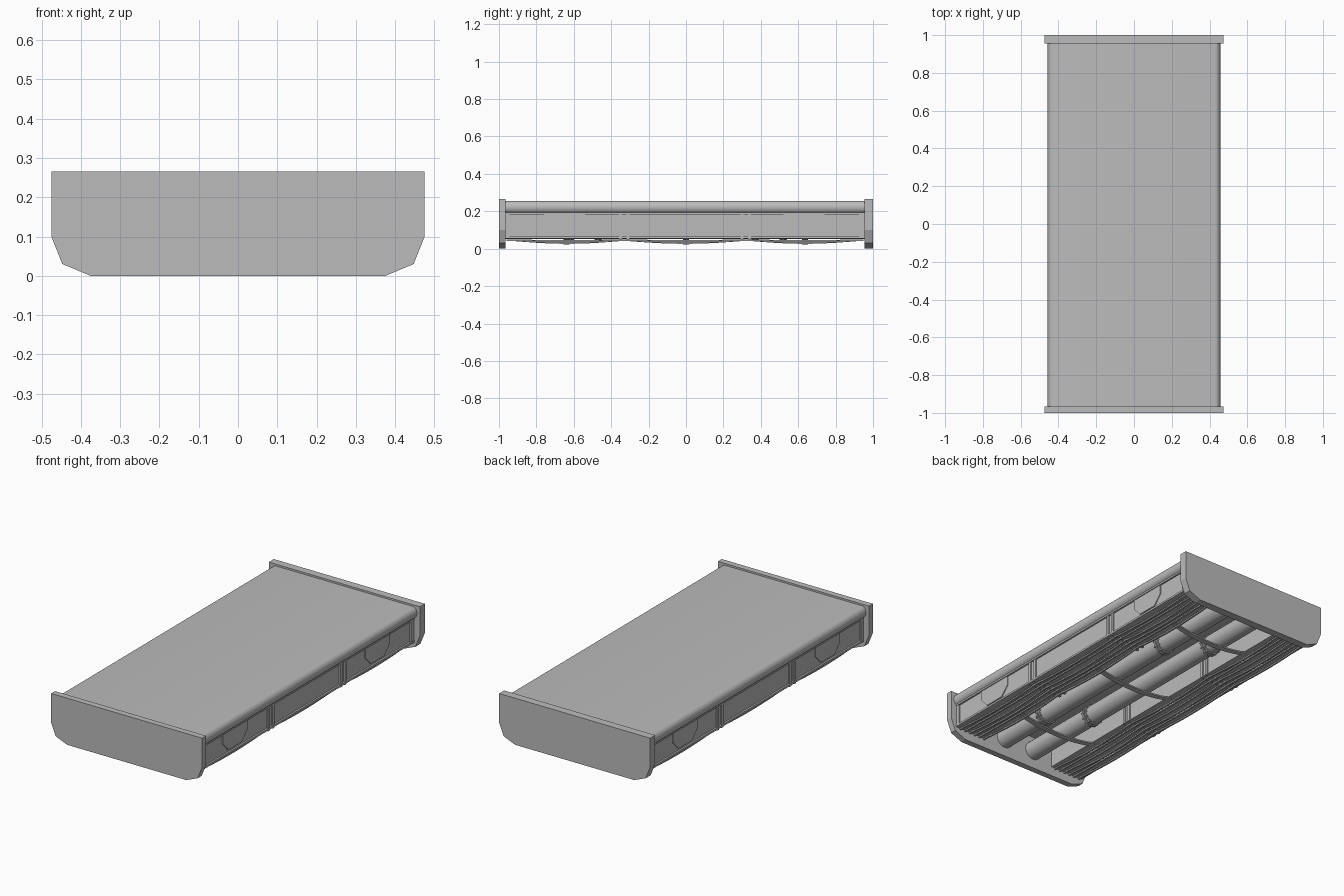
import bpy, bmesh, math
from mathutils import Vector

if "Cube" in bpy.data.objects:
    bpy.data.objects.remove(bpy.data.objects["Cube"], do_unlink=True)

grey = bpy.data.materials.new("plain grey")
grey.use_nodes = True
grey.diffuse_color = (0.5, 0.5, 0.5, 1)
grey.node_tree.nodes["Principled BSDF"].inputs["Base Color"].default_value = (0.5, 0.5, 0.5, 1)


def finish(name, bm, smooth=False):
    bmesh.ops.recalc_face_normals(bm, faces=bm.faces)
    mesh = bpy.data.meshes.new(name)
    bm.to_mesh(mesh)
    bm.free()
    mesh.materials.append(grey)
    obj = bpy.data.objects.new(name, mesh)
    bpy.context.collection.objects.link(obj)
    if smooth:
        bpy.ops.object.select_all(action="DESELECT")
        obj.select_set(True)
        bpy.context.view_layer.objects.active = obj
        bpy.ops.object.shade_smooth_by_angle(angle=math.radians(35))
    return obj


def extrude(name, points, shift, smooth=False):
    """Prism from a closed outline."""
    bm = bmesh.new()
    face = bm.faces.new([bm.verts.new(p) for p in points])
    new = bmesh.ops.extrude_face_region(bm, geom=[face])["geom"]
    bmesh.ops.translate(bm, vec=shift, verts=[v for v in new if isinstance(v, bmesh.types.BMVert)])
    return finish(name, bm, smooth)


def box(name, x0, x1, y0, y1, z0, z1):
    x0, x1 = sorted((x0, x1))
    return extrude(name, [(x0, y0, z0), (x1, y0, z0), (x1, y1, z0), (x0, y1, z0)], (0, 0, z1 - z0))


def cylinder(name, x, z, r, y0, y1, sides=24):
    ring = [(x + r * math.cos(2 * math.pi * i / sides), y0,
             z + r * math.sin(2 * math.pi * i / sides)) for i in range(sides)]
    return extrude(name, ring, (0, y1 - y0, 0), True)


def sweep(name, path, half_width, half_height, across):
    """Flat strip swept along a path, widened along a fixed direction."""
    bm = bmesh.new()
    w, h = Vector(across) * half_width, Vector((0, 0, half_height))
    rings = [[bm.verts.new(Vector(p) + d) for d in (w + h, h - w, -w - h, w - h)] for p in path]
    for a, b in zip(rings, rings[1:]):
        for i in range(4):
            j = (i + 1) % 4
            bm.faces.new((a[i], a[j], b[j], b[i]))
    bm.faces.new(rings[0])
    bm.faces.new(rings[-1])
    return finish(name, bm, True)


# End plates with clipped lower corners
half = [(0.475, 0.265), (0.475, 0.1), (0.447, 0.03), (0.375, 0)]
outline = half + [(-x, z) for x, z in reversed(half)]
for name, y0, y1 in (("front_end_plate", -1, -0.965), ("back_end_plate", 0.955, 1)):
    extrude(name, [(x, y0, z) for x, z in outline], (0, y1 - y0, 0))

# Deck slab with rounded long edges
deck = []
for side in (1, -1):
    arc = [math.radians(-90 + 15 * i) for i in range(13)]
    half_round = [(side * (0.429 + 0.028 * math.cos(a)), 0.222 + 0.033 * math.sin(a)) for a in arc]
    deck += half_round if side > 0 else half_round[::-1]
extrude("deck_slab", [(x, -0.965, z) for x, z in deck], (0, 1.92, 0), True)

BOTTOM = 0.055
for side, word in ((1, "left"), (-1, "right")):
    # Side beam with a shallow frame around its outer panels
    box(word + "_beam", side * 0.23, side * 0.432, -0.965, 0.955, BOTTOM, 0.195)
    box(word + "_top_rail", side * 0.43, side * 0.442, -0.965, 0.955, 0.183, 0.195)
    box(word + "_bottom_rail", side * 0.43, side * 0.442, -0.965, 0.955, BOTTOM, 0.066)
    for y0, y1 in ((-0.965, -0.945), (0.925, 0.955)):
        box(word + "_end_post", side * 0.43, side * 0.439, y0, y1, BOTTOM, 0.195)

    # Joint bands wrapped round the beam
    for y in (-0.33, 0.32):
        for dy in (-0.02, 0.02):
            lo, hi = y + dy - 0.008, y + dy + 0.008
            box(word + "_joint_outer", side * 0.43, side * 0.44, lo, hi, 0.049, 0.19)
            box(word + "_joint_inner", side * 0.222, side * 0.232, lo, hi, 0.049, 0.19)
            box(word + "_joint_under", side * 0.222, side * 0.44, lo, hi, 0.049, 0.057)

    # Clipped hatches on the outer face
    for y in (-0.65, 0.63):
        shape = [(-0.11, 0.187), (0.11, 0.187), (0.11, 0.13), (0.06, 0.077), (-0.06, 0.077), (-0.11, 0.13)]
        extrude(word + "_hatch", [(side * 0.43, y + dy, z) for dy, z in shape], (side * 0.007, 0, 0))

    # Cables under the beam, sagging between supports
    for i in range(6):
        x = side * (0.25 + 0.033 * i)
        sag = (0.016, 0.004, 0.012)[i % 3]
        path = []
        for k in range(61):
            y = -0.96 + 1.91 * k / 60
            dip = max(0, math.cos(math.pi * (y + 0.005) / 0.64)) if abs(y) < 0.32 else \
                max(0, math.cos(math.pi * (abs(y) - 0.635) / 0.6))
            path.append((x, y, 0.046 - sag * dip))
        sweep(word + "_cable", path, 0.005, 0.004, (1, 0, 0))

# Twin pipes with bolted couplings
for x, joints, word in ((0.1, (-0.62, 0.37), "left"), (-0.1, (-0.47, 0.52), "right")):
    cylinder(word + "_pipe", x, 0.105, 0.052, -0.965, 0.955)
    for y in joints:
        for dy in (-0.014, 0.004):
            cylinder(word + "_coupling", x, 0.105, 0.059, y + dy, y + dy + 0.01)
        for k in range(12):
            a = math.tau * k / 12
            cylinder(word + "_coupling_bolt", x + 0.056 * math.cos(a), 0.105 + 0.056 * math.sin(a),
                     0.005, y - 0.02, y + 0.02, 6)

# Sagging cross straps below the pipes
for y in (-0.64, 0, 0.635):
    path = [(0.25 * t, y, 0.027 + 0.03 * t * t) for t in (k / 10 for k in range(-10, 11))]
    sweep("cross_strap", path, 0.016, 0.004, (0, 1, 0))
